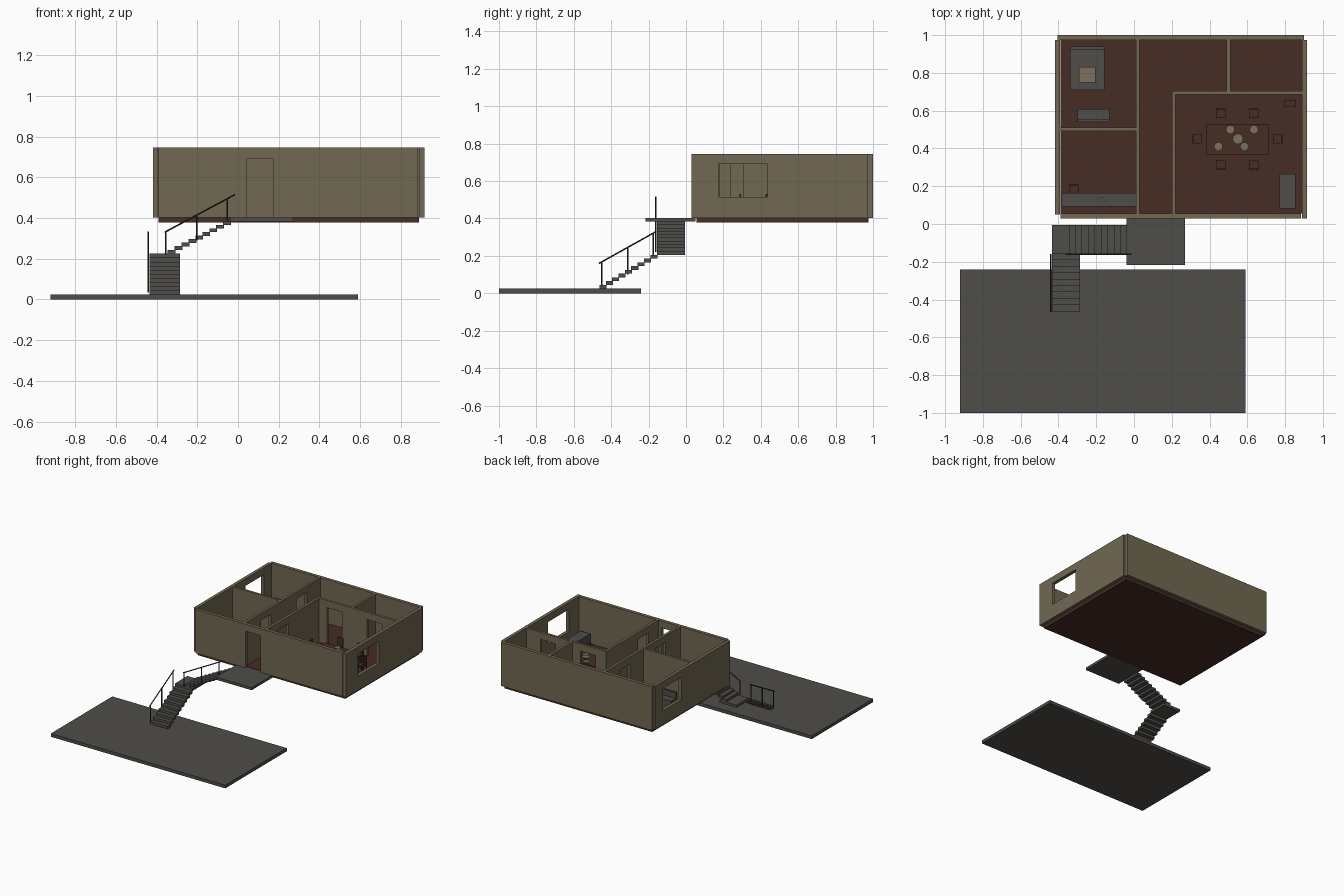
import bpy, bmesh, math
from mathutils import Vector

if "Cube" in bpy.data.objects:
    bpy.data.objects.remove(bpy.data.objects["Cube"])


def material(name, rgb):
    m = bpy.data.materials.new(name)
    m.diffuse_color = (*rgb, 1)
    m.use_nodes = True
    m.node_tree.nodes["Principled BSDF"].inputs["Base Color"].default_value = m.diffuse_color
    return m


WALL = material("olive plaster", (0.165, 0.138, 0.086))
GREY = material("concrete grey", (0.080, 0.074, 0.066))
WOOD = material("dark brown wood", (0.062, 0.026, 0.018))
METAL = material("dark metal", (0.035, 0.033, 0.030))
CREAM = material("beige cloth", (0.20, 0.165, 0.10))


def finish(bm, name, mat):
    bmesh.ops.recalc_face_normals(bm, faces=bm.faces)
    me = bpy.data.meshes.new(name)
    bm.to_mesh(me)
    bm.free()
    me.materials.append(mat)
    ob = bpy.data.objects.new(name, me)
    bpy.context.collection.objects.link(ob)
    return ob


def add_box(bm, x0, x1, y0, y1, z0, z1):
    vs = bmesh.ops.create_cube(bm, size=1)["verts"]
    for v in vs:
        v.co = Vector((x0 if v.co.x < 0 else x1, y0 if v.co.y < 0 else y1,
                       z0 if v.co.z < 0 else z1))


def boxes(name, mat, *dims):
    bm = bmesh.new()
    for d in dims:
        add_box(bm, *d)
    return finish(bm, name, mat)


def discs(name, mat, *specs):
    # each spec: x, y, z bottom, height, lower radius, upper radius
    bm = bmesh.new()
    for x, y, z, h, r1, r2 in specs:
        vs = bmesh.ops.create_cone(bm, cap_ends=True, segments=16, radius1=r1,
                                   radius2=r2, depth=h)["verts"]
        bmesh.ops.translate(bm, verts=vs, vec=(x, y, z + h / 2))
    return finish(bm, name, mat)


FLOOR, TOP, DOOR, SILL = 0.403, 0.745, 0.69, 0.515


def wall(name, x0, x1, y0, y1, openings=()):
    # openings: (start, end, bottom) measured along the wall's long axis
    ob = boxes(name, WALL, (x0, x1, y0, y1, FLOOR, TOP))
    for a, b, z in openings:
        if x1 - x0 > y1 - y0:
            cut = boxes("cutter", WALL, (a, b, y0 - .05, y1 + .05, z, DOOR))
        else:
            cut = boxes("cutter", WALL, (x0 - .05, x1 + .05, a, b, z, DOOR))
        cut.hide_render = True
        mod = ob.modifiers.new("opening", "BOOLEAN")
        mod.operation, mod.solver, mod.object = "DIFFERENCE", "EXACT", cut
        bpy.context.view_layer.objects.active = ob
        bpy.ops.object.modifier_apply(modifier=mod.name)
        bpy.data.objects.remove(cut)
    return ob


# ground slab and house floor
boxes("ground_slab", GREY, (-.92, .59, -1, -.24, 0, .025))
boxes("house_floor", WOOD, (-.39, .89, .055, .975, .378, FLOOR))

# outer walls
D = FLOOR - .05
wall("front_wall", -.39, .885, .03, .056, [(.045, .175, D)])
wall("back_wall", -.405, .90, .974, 1.0)
wall("left_wall", -.417, -.392, .05, .975, [(.65, .88, SILL)])
wall("right_wall", .889, .915, .03, .974, [(.175, .435, SILL)])

# inner walls
wall("hall_left_wall", .01, .03, .056, .974, [(.24, .365, D), (.68, .81, D)])
wall("left_room_divider", -.392, .01, .492, .51)
wall("dining_side_wall", .20, .22, .056, .685, [(.18, .308, D)])
wall("dining_back_wall", .20, .889, .685, .704, [(.29, .42, D), (.635, .765, D)])
wall("back_room_divider", .49, .51, .704, .974)

# stairs: entrance landing, corner landing and two flights of treads
boxes("entrance_landing", GREY, (-.04, .27, -.217, .05, .383, FLOOR))
boxes("corner_landing", GREY, (-.435, -.285, -.155, -.005, .205, .225))
N = 9
boxes("lower_treads", GREY, *[
    (-.435, -.285, -.463 + i * .034, -.425 + i * .034, .025 + i * .02, .045 + i * .02)
    for i in range(N)])
boxes("upper_treads", GREY, *[
    (-.345 + i * .034, -.307 + i * .034, -.155, -.005, .225 + i * .0175, .244 + i * .0175)
    for i in range(N)])


def bars(name, pairs, r=.004):
    # square metal bars between pairs of points
    bm = bmesh.new()
    for a, b in pairs:
        a, b = Vector(a), Vector(b)
        d = b - a
        vs = bmesh.ops.create_cone(bm, cap_ends=True, segments=8, radius1=r,
                                   radius2=r, depth=d.length)["verts"]
        bmesh.ops.rotate(bm, verts=vs, matrix=d.to_track_quat("Z", "Y").to_matrix())
        bmesh.ops.translate(bm, verts=vs, vec=(a + b) / 2)
    return finish(bm, name, METAL)


bars("lower_railing", [((-.441, -.465, .16), (-.441, -.16, .33))] + [
    ((-.441, y, z0), (-.441, y, z1))
    for y, z0, z1 in ((-.45, .035, .165), (-.312, .10, .245), (-.175, .19, .32))])
bars("upper_railing", [((-.36, -.161, .33), (-.015, -.161, .515))] + [
    ((x, -.161, z0), (x, -.161, z1))
    for x, z0, z1 in ((-.355, .22, .33), (-.203, .29, .413), (-.053, .383, .497))])

# dining table with dishes
boxes("dining_table", WOOD, (.38, .715, .367, .53, .49, .502), *[
    (x, x + .014, y, y + .014, FLOOR, .49) for x in (.39, .69) for y in (.377, .505)])
discs("dishes", CREAM, *[(x, y, .502, .008, .014, .023) for x, y in
      ((.51, .50), (.635, .50), (.447, .41), (.585, .41))],
      (.55, .45, .502, .014, .016, .028))


def chair(name, x, y, bx, by):
    # (bx, by) points towards the side that carries the backrest
    h, t = .025, .006
    parts = [(x - h, x + h, y - h, y + h, .453, .461)]
    parts += [(x + sx * (h - t), x + sx * h, y + sy * (h - t), y + sy * h, FLOOR, .453)
              for sx in (-1, 1) for sy in (-1, 1)]
    if bx:
        e = x + bx * h
        parts.append((min(e, e - bx * t), max(e, e - bx * t), y - h, y + h, .461, .532))
    else:
        e = y + by * h
        parts.append((x - h, x + h, min(e, e - by * t), max(e, e - by * t), .461, .532))
    boxes(name, WOOD, *parts)


for i, (x, y, bx, by) in enumerate((
        (.46, .587, 0, 1), (.635, .587, 0, 1), (.46, .312, 0, -1),
        (.635, .312, 0, -1), (.335, .45, -1, 0), (.76, .45, 1, 0))):
    chair(f"chair_{i + 1}", x, y, bx, by)

# other furniture
boxes("small_cabinet", WOOD, (.793, .858, .622, .655, FLOOR, .48))
boxes("sideboard", GREY, (.77, .855, .083, .265, FLOOR, .495))
boxes("bed", GREY, (-.34, -.155, .71, .94, FLOOR, .465), (-.34, -.155, .925, .94, .465, .505))
boxes("bed_cushion", CREAM, (-.29, -.205, .75, .83, .465, .474))
boxes("sofa", GREY, (-.30, -.13, .54, .61, FLOOR, .455), (-.30, -.13, .54, .555, .455, .50))
boxes("kitchen_counter", GREY, (-.385, .01, .093, .163, FLOOR, .495))
discs("sink", METAL, (-.165, .128, .495, .003, .015, .015))
discs("sink_basin", GREY, (-.165, .128, .498, .001, .012, .012))
chair("kitchen_chair", -.32, .185, 0, 1)
